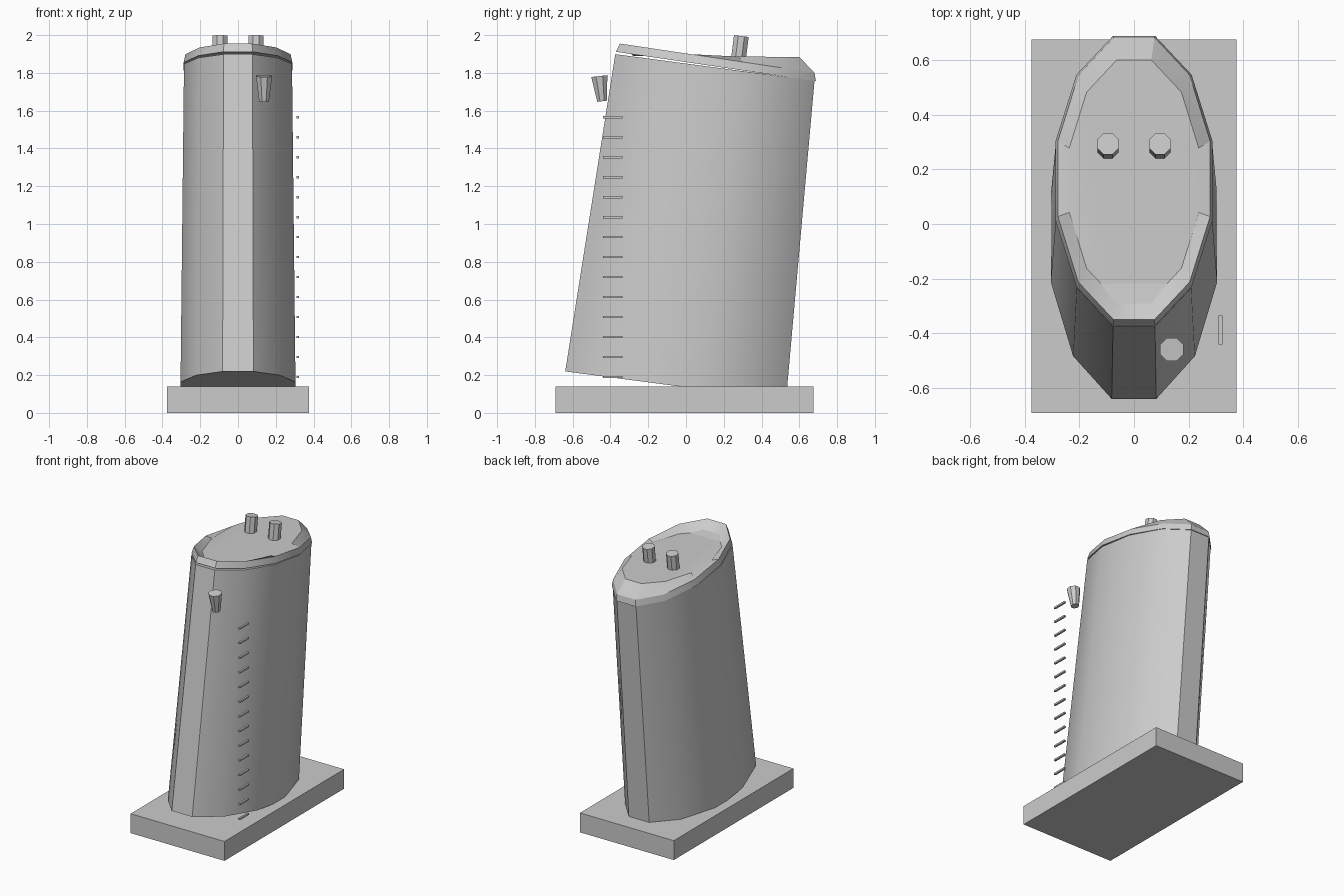
import bpy, math
from mathutils import Vector

if "Cube" in bpy.data.objects:
    bpy.data.objects.remove(bpy.data.objects["Cube"])


def ring(rx, ry, yc, zc, slope, n=12):
    """Elliptical n-gon with a flat front, lying in a plane that falls towards the back."""
    pts = []
    for i in range(n):
        a = math.tau * (i + 0.5) / n
        y = -ry * math.cos(a)
        pts.append((rx * math.sin(a), yc + y, zc - slope * y))
    return pts


def loft(name, rings):
    """Skin a stack of rings and close both ends."""
    n = len(rings[0])
    verts = [p for r in rings for p in r]
    faces = [list(range(n))[::-1], list(range(len(verts) - n, len(verts)))]
    for k in range(len(rings) - 1):
        for i in range(n):
            j = (i + 1) % n
            faces.append([k * n + i, k * n + j, (k + 1) * n + j, (k + 1) * n + i])
    mesh = bpy.data.meshes.new(name)
    mesh.from_pydata(verts, [], faces)
    ob = bpy.data.objects.new(name, mesh)
    bpy.context.collection.objects.link(ob)
    return ob


def smooth(ob):
    bpy.ops.object.select_all(action='DESELECT')
    ob.select_set(True)
    bpy.context.view_layer.objects.active = ob
    bpy.ops.object.shade_smooth_by_angle(angle=math.radians(30))


def box(name, lo, hi):
    lo, hi = Vector(lo), Vector(hi)
    bpy.ops.mesh.primitive_cube_add(size=1, location=(lo + hi) / 2)
    ob = bpy.context.object
    ob.name = name
    ob.scale = hi - lo
    return ob


def tube(name, x, bottom, top, r0, r1):
    """Leaning octagonal tube; bottom and top are (y, z) axis points."""
    slope = (top[0] - bottom[0]) / (top[1] - bottom[1])
    return loft(name, [ring(r0, r0, *bottom, slope, 8), ring(r1, r1, *top, slope, 8)])


# Base plinth
box("base", (-0.375, -0.69, 0), (0.375, 0.675, 0.14))

# Raked funnel casing
smooth(loft("funnel_body", [
    ring(0.315, 0.605, -0.055, 0.143, 0.131),
    ring(0.296, 0.546, 0.153, 1.829, 0.133),
]))

# Cap: sloping lip with a level platform set into it
smooth(loft("funnel_cap", [
    ring(0.298, 0.548, 0.158, 1.834, 0.147),
    ring(0.288, 0.533, 0.165, 1.878, 0.150),
    ring(0.245, 0.455, 0.160, 1.887, 0.006),
]))

# Exhaust pipes through the platform
for side, x in (("left", -0.095), ("right", 0.095)):
    pipe = tube("exhaust_pipe_" + side, x, (0.276, 1.86), (0.293, 1.995), 0.042, 0.042)
    pipe.location.x = x

# Whistle on the front
whistle = tube("whistle", 0.14, (-0.444, 1.65), (-0.459, 1.783), 0.028, 0.046)
whistle.location.x = 0.138

# Ladder rungs up the right side
for i in range(14):
    z = 0.19 + i * 0.1058
    box(f"ladder_rung_{i + 1}", (0.309, -0.44, z - 0.006), (0.323, -0.335, z + 0.006))
